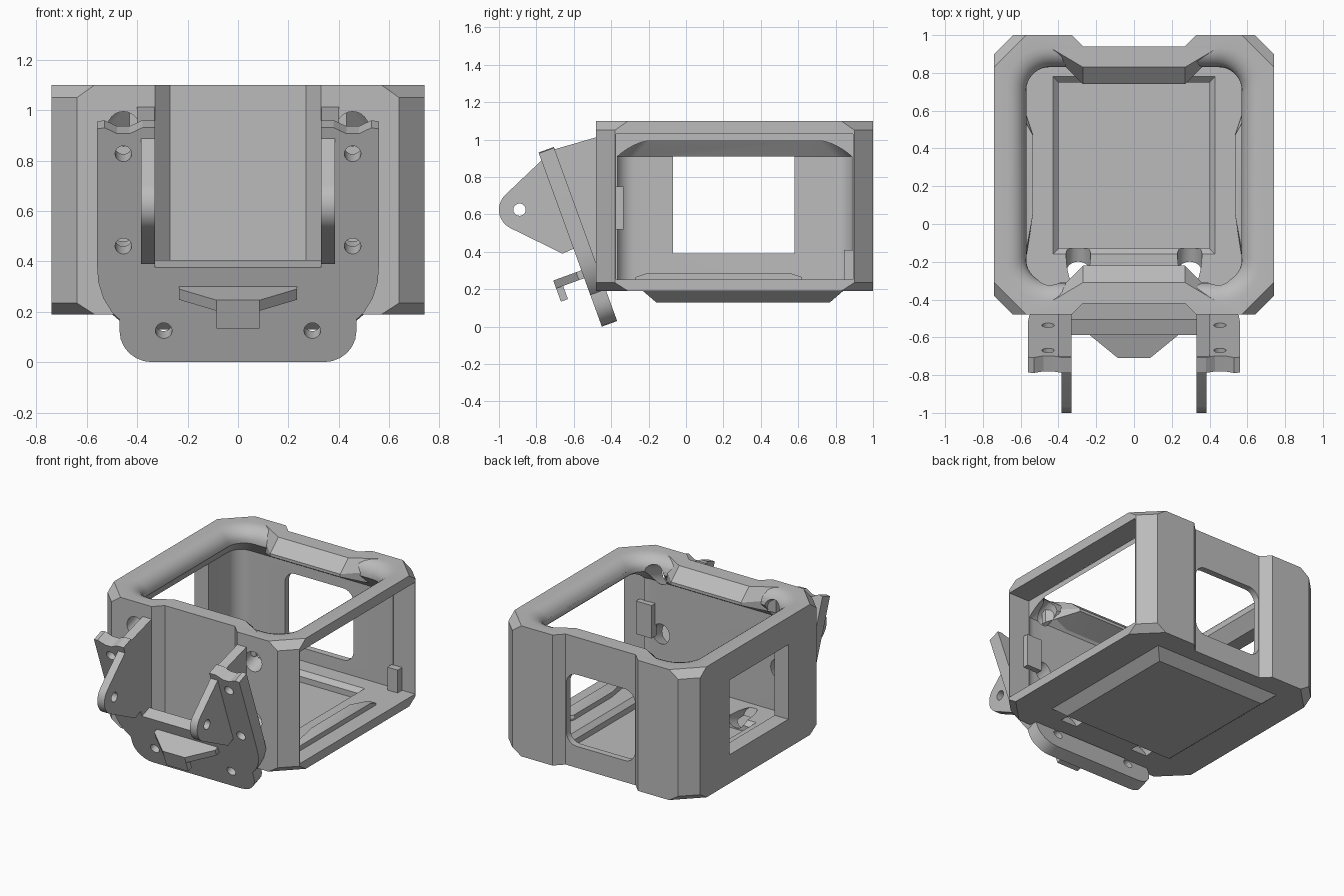
import bpy, bmesh, math
from math import cos, sin, radians

cube = bpy.data.objects.get("Cube")
if cube:
    bpy.data.objects.remove(cube, do_unlink=True)

grey = bpy.data.materials.new("plain grey")
grey.use_nodes = True
grey.diffuse_color = (0.5, 0.5, 0.5, 1)
grey.node_tree.nodes["Principled BSDF"].inputs["Base Color"].default_value = (0.5, 0.5, 0.5, 1)

MID = 0.26          # y centre of the square box
parts, cutters = [], []


def loft(name, rings, cutter=False):
    """Closed solid through rings that share one point count."""
    bm = bmesh.new()
    loops = [[bm.verts.new(p) for p in ring] for ring in rings]
    n = len(loops[0])
    for a, b in zip(loops, loops[1:]):
        for i in range(n):
            j = (i + 1) % n
            bm.faces.new((a[i], a[j], b[j], b[i]))
    bm.faces.new(loops[0])
    bm.faces.new(loops[-1])
    bmesh.ops.recalc_face_normals(bm, faces=bm.faces[:])
    mesh = bpy.data.meshes.new(name)
    bm.to_mesh(mesh)
    bm.free()
    mesh.materials.append(grey)
    obj = bpy.data.objects.new(name, mesh)
    bpy.context.scene.collection.objects.link(obj)
    obj.hide_render = cutter
    (cutters if cutter else parts).append(obj)
    return obj


def rect(x0, x1, y0, y1, z):
    return [(x0, y0, z), (x1, y0, z), (x1, y1, z), (x0, y1, z)]


def box(name, x0, x1, y0, y1, z0, z1, cutter=False):
    return loft(name, [rect(x0, x1, y0, y1, z) for z in (z0, z1)], cutter)


def rounded(hx, hy, r, steps=8):
    """Rounded rectangle outline about the origin."""
    pts = []
    for k, (sx, sy) in enumerate([(1, 1), (-1, 1), (-1, -1), (1, -1)]):
        for i in range(steps + 1):
            a = radians(90 * k + 90 * i / steps)
            pts.append((sx * (hx - r) + r * cos(a), sy * (hy - r) + r * sin(a)))
    return pts


def square_ring(h, r, z):
    return [(x, y + MID, z) for x, y in rounded(h, h, r)]


def octagon(cut, z, h=0.74):
    c = h - cut
    pts = [(c, -h), (h, -c), (h, c), (c, h), (-c, h), (-h, c), (-h, -c), (-c, -h)]
    return [(x, y + MID, z) for x, y in pts]


def tilt(u, v, w):
    """Frame of the leaning plate: u across, v up the plate, w out of its front."""
    return (u, -0.45 - 0.342 * v - 0.94 * w, 0.94 * v - 0.342 * w)


def drill(u, v, r, w0, w1):
    circle = [(u + r * cos(a), v + r * sin(a)) for a in (math.tau * i / 24 for i in range(24))]
    return loft("drill", [[tilt(p, q, w) for p, q in circle] for w in (w0, w1)], True)


def side_plate(name, x0, x1, profile, cutter=False):
    return loft(name, [[(x, y, z) for y, z in profile] for x in (x0, x1)], cutter)


def cut(target, tools):
    for tool in tools:
        mod = target.modifiers.new("cut", "BOOLEAN")
        mod.operation, mod.solver, mod.object = "DIFFERENCE", "EXACT", tool
    bpy.context.view_layer.update()
    graph = bpy.context.evaluated_depsgraph_get()
    mesh = bpy.data.meshes.new_from_object(target.evaluated_get(graph))
    target.modifiers.clear()
    target.data = mesh


# box frame with chamfered corners
frame = loft("box_frame", [octagon(0.17, 0.19), octagon(0.10, 0.235),
                           octagon(0.10, 1.05), octagon(0.17, 1.10)])

# cavity with an overhanging, rounded rim
rings = [square_ring(0.635, 0.1, 0.25), square_ring(0.635, 0.1, 0.91)]
for i in range(7):
    a = radians(15 * i)
    rings.append(square_ring(0.67 - 0.1 * cos(a), 0.12 + 0.08 * i / 6, 1.0 + 0.1 * sin(a)))
rings.append(square_ring(0.67, 0.2, 1.13))
cuts = [loft("cavity", rings, True)]

# open side, side window and back window
cuts.append(box("open_side", 0.575, 0.9, -0.374, 0.894, 0.251, 1.03, True))
cuts.append(box("side_window", -0.9, -0.5, -0.07, 0.58, 0.39, 0.91, True))
cuts.append(loft("back_window", [[(x, y, z + 0.59) for x, z in rounded(0.265, 0.25, 0.08)]
                                 for y in (0.8, 1.1)], True))

# shallow full-height recesses in the front and back walls
for s in (-1, 1):
    cuts.append(loft("recess", [[(-0.27, MID + s * 0.68, z), (0.27, MID + s * 0.68, z),
                                 (0.38, MID + s * 0.79, z), (-0.38, MID + s * 0.79, z)]
                                for z in (0.1, 1.2)], True))

# sunken tray under the floor
tray = loft("floor_tray", [rect(-0.43, 0.43, -0.16, 0.77, 0.13),
                           rect(-0.50, 0.50, -0.23, 0.84, 0.19),
                           rect(-0.50, 0.50, -0.23, 0.84, 0.20)])
sink = loft("tray_recess", [rect(-0.40, 0.40, -0.13, 0.75, 0.18),
                            rect(-0.40, 0.40, -0.13, 0.75, 0.22),
                            rect(-0.44, 0.44, -0.17, 0.79, 0.26)], True)

# screw access bores through the front wall and floor
bores = [drill(s * 0.295, 0.133, 0.065, -0.2, -0.6) for s in (-1, 1)]
for s in (-1, 1):
    cuts += [drill(s * 0.455, v, 0.065, -0.1, -0.5) for v in (0.49, 0.88)]
cut(frame, cuts + [sink] + bores)
cut(tray, [sink] + bores)

# thickened rim tabs at front and back
outer = [(0.935, 1.10), (0.925, 1.10), (0.90, 1.02), (0.90, 0.93), (0.935, 0.93)]
inner = [(0.935, 1.10), (0.83, 1.10), (0.74, 1.02), (0.74, 1.00), (0.935, 0.90)]
for name, s in (("back_rim_tab", 1), ("front_rim_tab", -1)):
    loft(name, [[(x, MID + s * (y - MID), z) for y, z in prof]
                for x, prof in ((-0.43, outer), (-0.27, inner), (0.27, inner), (0.43, outer))])

# floor ridges and inner catches
for name, s in (("left_floor_ridge", 1), ("right_floor_ridge", -1)):
    loft(name, [[(s * 0.535, 0.05, z), (s * 0.535, 0.47, z), (s * 0.585, 0.62 - d, z),
                 (s * 0.63, 0.62 - d, z), (s * 0.63, -0.27 + d, z), (s * 0.585, -0.27 + d, z)]
                for z, d in ((0.24, 0), (0.265, 0), (0.285, 0.06))])
box("front_catch", 0.50, 0.62, -0.39, -0.335, 0.52, 0.75)
box("back_catch", 0.56, 0.64, 0.845, 0.91, 0.24, 0.41)

# leaning mount plate with an open slot
half = [(0.33, 0.40), (0.33, 0.99), (0.38, 0.99), (0.43, 0.965), (0.48, 0.965), (0.53, 0.99),
        (0.56, 0.985), (0.56, 0.42), (0.555, 0.34), (0.535, 0.27), (0.50, 0.21), (0.47, 0.18)]
half += [(0.34 + 0.13 * cos(a), 0.13 - 0.13 * sin(a)) for a in (radians(15 * i) for i in range(7))]
outline = half + [(-u, v) for u, v in reversed(half)]
plate = loft("mount_plate", [[tilt(u, v, w) for u, v in outline] for w in (0, -0.087)])
cut(plate, [drill(s * u, v, 0.033, 0.1, -0.15) for s in (-1, 1)
            for u, v in ((0.295, 0.133), (0.455, 0.49), (0.455, 0.88))])

# pivot ears and the ribs joining the plate to the box
ear_profile = [(-0.75, 0.91)]
for i in range(12):
    a = radians(135 + 10 * i)
    ear_profile.append((-0.89 + 0.11 * cos(a), 0.625 + 0.11 * sin(a)))
ear_profile += [(-0.66, 0.39), (-0.57, 0.43)]
rib_profile = [(-0.73, 0.94), (-0.47, 1.015), (-0.47, 0.25), (-0.50, 0.25)]
pin = [(-0.89 + 0.033 * cos(a), 0.625 + 0.033 * sin(a)) for a in (math.tau * i / 20 for i in range(20))]
pin_hole = side_plate("pin_hole", -0.6, 0.6, pin, True)
for name, s in (("left", 1), ("right", -1)):
    ear = side_plate(name + "_pivot_ear", s * 0.33, s * 0.385, ear_profile)
    cut(ear, [pin_hole])
    side_plate(name + "_rib", s * 0.331, s * 0.40, rib_profile)

# front hook: flared arm and down-turned lip
loft("hook_arm", [[tilt(u, v, w) for u, w in ((-0.235, -0.02), (0.235, -0.02), (0.235, 0.03),
                                              (0.085, 0.16), (-0.085, 0.16), (-0.235, 0.03))]
                  for v in (0.275, 0.32)])
loft("hook_lip", [[tilt(u, v, w) for u, w in ((-0.085, 0.12), (0.085, 0.12),
                                              (0.085, 0.16), (-0.085, 0.16))]
                  for v in (0.20, 0.30)])

for tool in cutters:
    bpy.data.objects.remove(tool, do_unlink=True)

# smooth the round surfaces, keep the edges sharp
bpy.ops.object.select_all(action="DESELECT")
for obj in parts:
    obj.select_set(True)
bpy.context.view_layer.objects.active = frame
bpy.ops.object.shade_smooth_by_angle(angle=radians(25))
